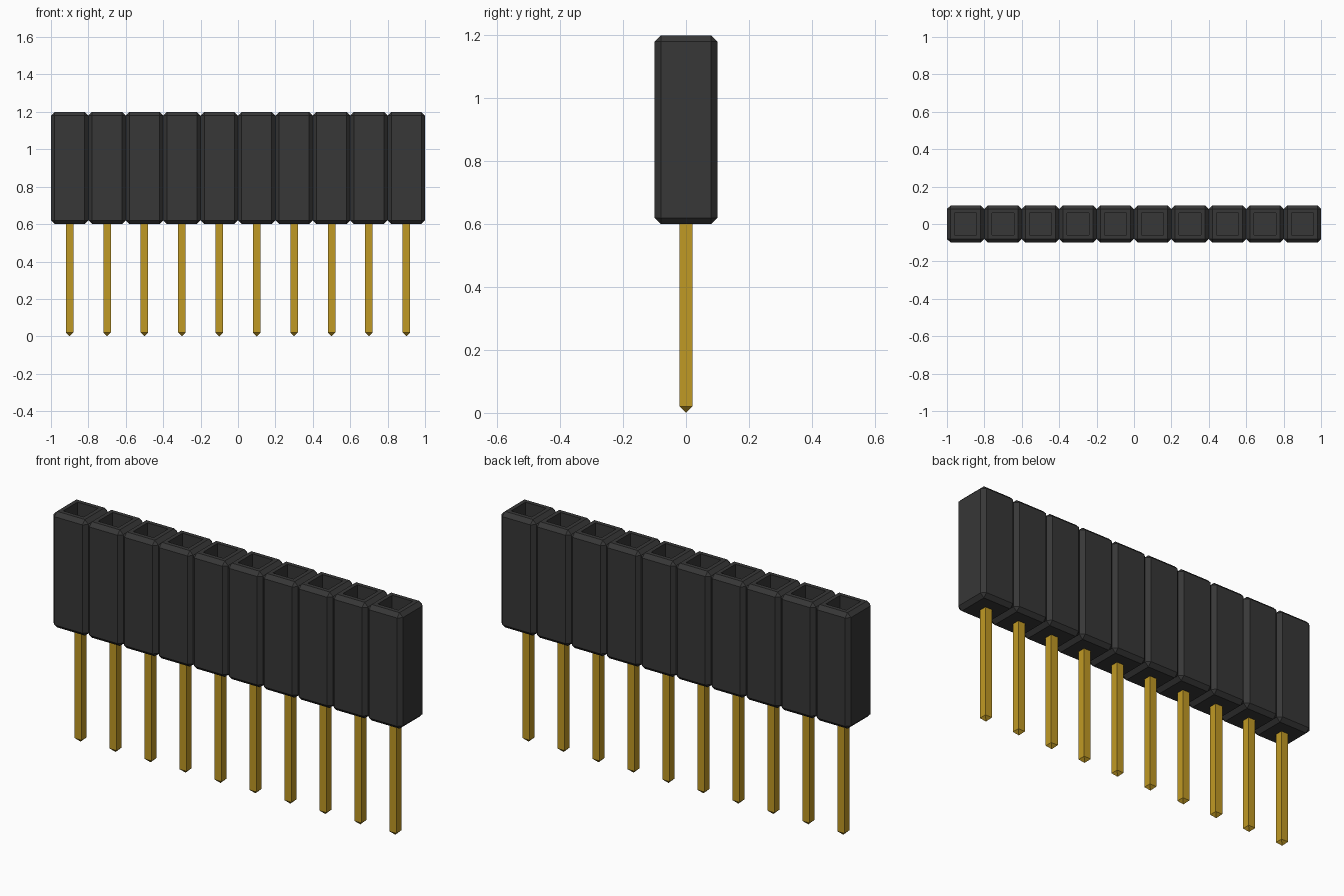
import bpy, bmesh
from mathutils import Matrix, Vector

cube = bpy.data.objects.get("Cube")
if cube:
    bpy.data.objects.remove(cube, do_unlink=True)

COUNT, PITCH = 10, 0.2
BODY_BOTTOM, BODY_TOP, CHAMFER = 0.6, 1.2, 0.02
HOLE, HOLE_DEPTH = 0.1, 0.4
PIN_HALF, TIP = 0.02, 0.02


def make_material(name, rgb):
    mat = bpy.data.materials.new(name)
    mat.use_nodes = True
    mat.diffuse_color = (*rgb, 1)
    mat.node_tree.nodes["Principled BSDF"].inputs["Base Color"].default_value = (*rgb, 1)
    return mat


def finish_mesh(bm, name, mat):
    bmesh.ops.recalc_face_normals(bm, faces=bm.faces)
    mesh = bpy.data.meshes.new(name)
    bm.to_mesh(mesh)
    bm.free()
    mesh.materials.append(mat)
    return mesh


def box(bm, size_xy, bottom, top):
    bmesh.ops.create_cube(bm, size=1, matrix=Matrix.Translation((0, 0, (bottom + top) / 2))
                          @ Matrix.Diagonal((size_xy, size_xy, top - bottom, 1)))


def socket_mesh(mat):
    # Chamfered block with a square hole sunk into its top
    bm = bmesh.new()
    box(bm, PITCH, BODY_BOTTOM, BODY_TOP)
    bmesh.ops.bevel(bm, geom=bm.edges[:], offset=CHAMFER, segments=1, affect='EDGES')
    top = max(bm.faces, key=lambda f: f.calc_center_median().z)
    bmesh.ops.inset_region(bm, faces=[top], thickness=(PITCH - HOLE) / 2 - CHAMFER)
    out = bmesh.ops.extrude_face_region(bm, geom=[top])
    floor = [v for v in out["geom"] if isinstance(v, bmesh.types.BMVert)]
    bmesh.ops.translate(bm, verts=floor, vec=Vector((0, 0, -HOLE_DEPTH)))
    if top.is_valid:
        bmesh.ops.delete(bm, geom=[top], context='FACES_ONLY')
    return finish_mesh(bm, "socket", mat)


def pin_mesh(mat):
    # Square pin whose lower end is drawn to a point
    bm = bmesh.new()
    box(bm, 2 * PIN_HALF, TIP, BODY_BOTTOM + 0.01)
    bottom = min(bm.faces, key=lambda f: f.calc_center_median().z)
    point = bmesh.ops.poke(bm, faces=[bottom])["verts"][0]
    point.co.z = 0
    return finish_mesh(bm, "pin", mat)


black = make_material("black plastic", (0.038, 0.038, 0.038))
gold = make_material("gold metal", (0.53, 0.32, 0.018))
parts = [socket_mesh(black), pin_mesh(gold)]

# Row of identical sockets and pins
for i in range(COUNT):
    for mesh in parts:
        obj = bpy.data.objects.new(f"{mesh.name}_{i + 1}", mesh)
        obj.location.x = (i - (COUNT - 1) / 2) * PITCH
        bpy.context.collection.objects.link(obj)
